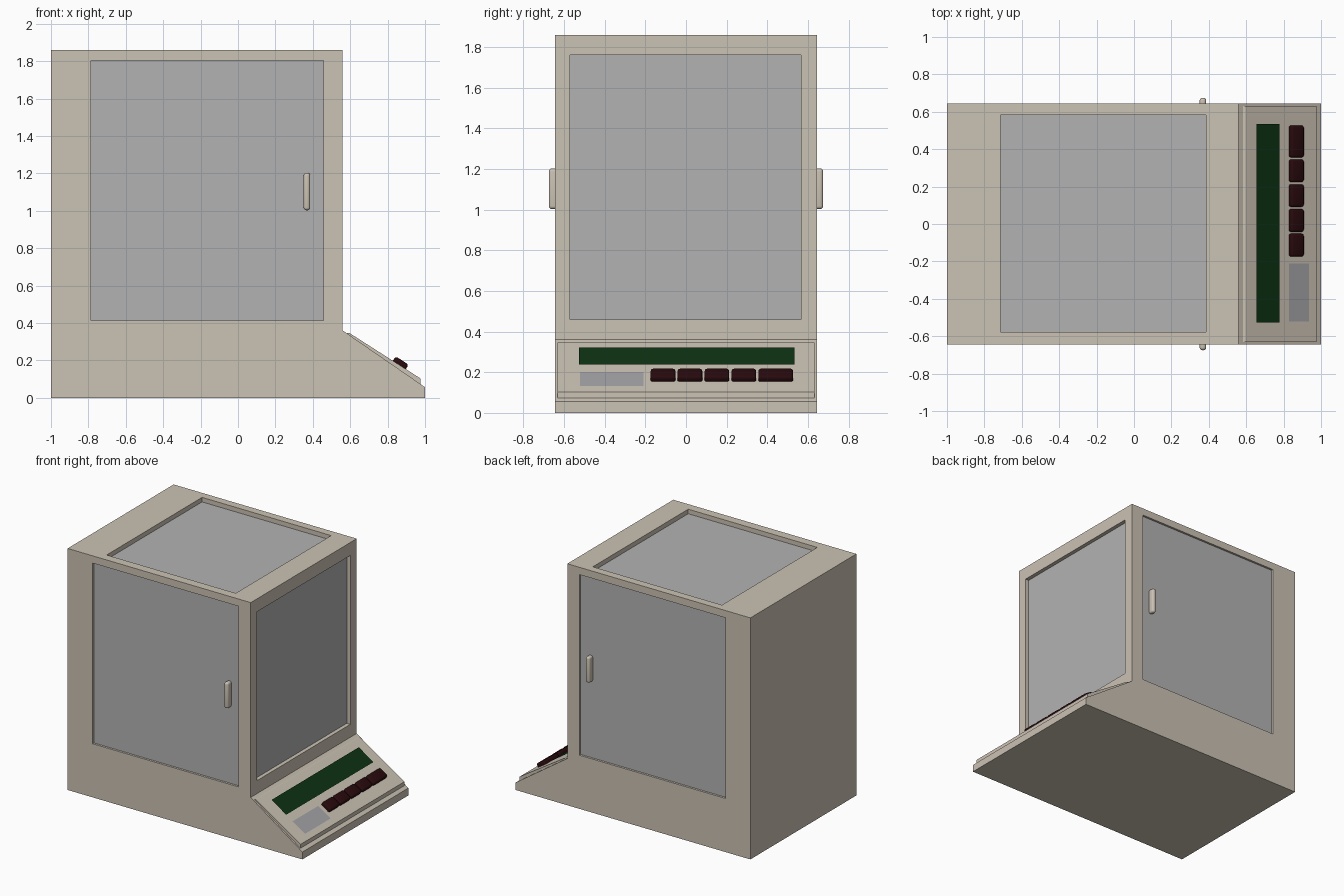
import bpy, bmesh, math
from mathutils import Vector, Matrix

if "Cube" in bpy.data.objects:
    bpy.data.objects.remove(bpy.data.objects["Cube"])


def material(name, rgb):
    m = bpy.data.materials.new(name)
    m.diffuse_color = (*rgb, 1)
    m.use_nodes = True
    m.node_tree.nodes["Principled BSDF"].inputs["Base Color"].default_value = m.diffuse_color
    return m


BEIGE = material("beige_plastic", (0.60, 0.54, 0.455))
GLASS = material("grey_glass", (0.45, 0.45, 0.45))
GREEN = material("dark_green", (0.004, 0.032, 0.006))
RED = material("dark_red", (0.022, 0.003, 0.004))
SCREEN = material("screen_grey", (0.37, 0.37, 0.39))


def finish(name, bm, mat):
    bmesh.ops.recalc_face_normals(bm, faces=bm.faces)
    me = bpy.data.meshes.new(name)
    bm.to_mesh(me)
    bm.free()
    ob = bpy.data.objects.new(name, me)
    bpy.context.collection.objects.link(ob)
    if mat:
        me.materials.append(mat)
    return ob


def extrude_profile(name, pts, half, mat):
    """Extrude an x-z outline across y."""
    bm = bmesh.new()
    face = bm.faces.new([bm.verts.new((x, -half, z)) for x, z in pts])
    res = bmesh.ops.extrude_face_region(bm, geom=[face])
    moved = [v for v in res["geom"] if isinstance(v, bmesh.types.BMVert)]
    bmesh.ops.translate(bm, verts=moved, vec=(0, 2 * half, 0))
    return finish(name, bm, mat)


def box(name, lo, hi, mat=None):
    lo, hi = Vector(lo), Vector(hi)
    bm = bmesh.new()
    bmesh.ops.create_cube(bm, size=1, matrix=Matrix.Translation((lo + hi) / 2)
                          @ Matrix.Diagonal((*(hi - lo), 1)))
    return finish(name, bm, mat)


def quad(name, x0, z0, x1, z1, y0, y1, mat):
    bm = bmesh.new()
    bm.faces.new([bm.verts.new(c) for c in
                  ((x0, y0, z0), (x1, y0, z1), (x1, y1, z1), (x0, y1, z0))])
    ob = finish(name, bm, mat)
    if ob.data.polygons[0].normal.z < 0:
        ob.data.flip_normals()
    return ob


def rounded(ob, width, segments):
    mod = ob.modifiers.new("round", 'BEVEL')
    mod.width, mod.segments = width, segments
    bpy.ops.object.select_all(action='DESELECT')
    ob.select_set(True)
    bpy.context.view_layer.objects.active = ob
    bpy.ops.object.modifier_apply(modifier=mod.name)
    bpy.ops.object.shade_smooth_by_angle(angle=math.radians(40))


# Cabinet with sloped console foot
W, H, FX = 0.645, 1.86, 0.56
cabinet = extrude_profile("cabinet", [(-1, 0), (1, 0), (1, 0.057), (FX, 0.36),
                                      (FX, H), (-1, H)], W, BEIGE)

# Recessed panes: (name, low corner, high corner, axis, side, recess depth)
T = 0.01
panes = [
    ("left_door_pane", (-0.787, -W, 0.413), (0.457, -W, 1.804), 1, -1, 0.016),
    ("right_door_pane", (-0.787, W, 0.413), (0.457, W, 1.804), 1, 1, 0.016),
    ("viewing_pane", (FX, -0.57, 0.46), (FX, 0.567, 1.76), 0, 1, 0.03),
    ("top_pane", (-0.715, -0.577, H), (0.385, 0.584, H), 2, 1, 0.035),
]
for name, lo, hi, axis, side, depth in panes:
    def slab(label, inner, outer, mat=None):
        a, b = list(lo), list(hi)
        a[axis], b[axis] = sorted((lo[axis] - side * inner, lo[axis] + side * outer))
        return box(label, a, b, mat)
    cutter = slab("cutter", depth + T, 0.05)
    cutter.hide_render = True
    mod = cabinet.modifiers.new("recess", 'BOOLEAN')
    mod.operation, mod.solver, mod.object = 'DIFFERENCE', 'EXACT', cutter
    bpy.context.view_layer.objects.active = cabinet
    bpy.ops.object.modifier_apply(modifier=mod.name)
    bpy.data.objects.remove(cutter)
    slab(name, depth + T, -depth, GLASS)

# Door handles
for label, s in (("left", -1), ("right", 1)):
    ys = sorted((s * 0.622, s * 0.675))
    handle = box(label + "_door_handle", (0.351, ys[0], 1.003), (0.386, ys[1], 1.203), BEIGE)
    rounded(handle, 0.015, 4)

# Raised console plate
extrude_profile("console_plate", [(0.583, 0.335), (0.583, 0.346), (0.597, 0.346),
                                  (0.975, 0.104), (0.975, 0.065)], 0.632, BEIGE)

# Display strip and small screen
quad("display_strip", 0.656, 0.322, 0.778, 0.239, -0.526, 0.534, GREEN)
quad("small_screen", 0.83, 0.2005, 0.936, 0.1325, -0.522, -0.21, SCREEN)

# Keypad buttons lying on the slope
tilt = Matrix.Rotation(math.atan2(0.242, 0.378), 4, 'Y')
for i, (y0, y1) in enumerate([(-0.174, -0.052), (-0.042, 0.08), (0.092, 0.212),
                              (0.224, 0.345), (0.356, 0.527)]):
    key = box(f"button_{i + 1}", (-0.041, (y0 - y1) / 2, -0.02),
              (0.041, (y1 - y0) / 2, 0.02), RED)
    key.data.transform(Matrix.Translation((0.867, (y0 + y1) / 2, 0.183)) @ tilt)
    rounded(key, 0.012, 3)
